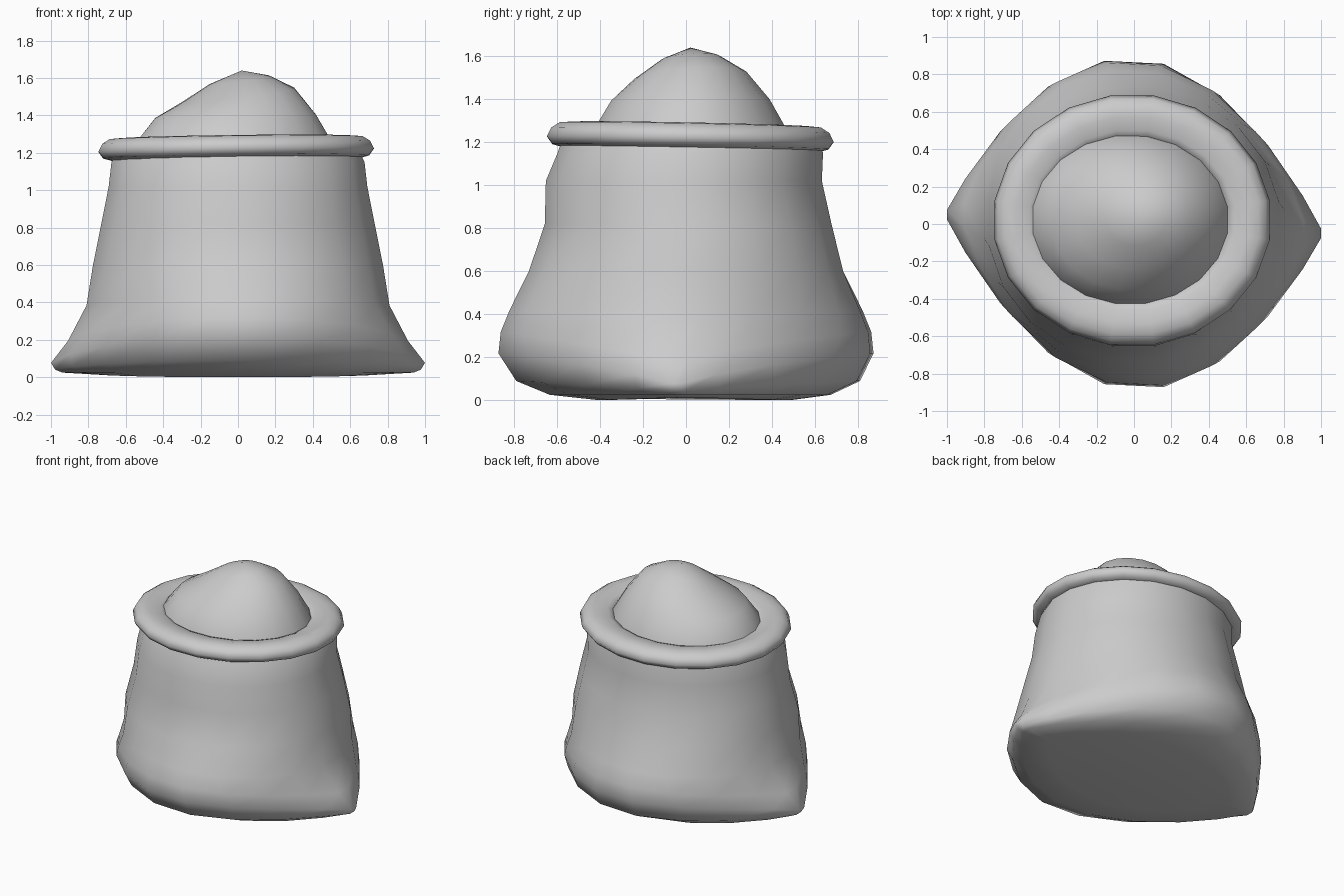
import bpy, bmesh, math

if "Cube" in bpy.data.objects:
    bpy.data.objects.remove(bpy.data.objects["Cube"], do_unlink=True)

SIDES = 20
grey = bpy.data.materials.new("plain grey")
grey.use_nodes = True
grey.diffuse_color = (0.6, 0.6, 0.6, 1)
grey.node_tree.nodes["Principled BSDF"].inputs["Base Color"].default_value = (0.6, 0.6, 0.6, 1)


def loft(name, point, count, cap_start=False, tip=None, closed=False):
    """Skin rings given by point(ring, angle); optionally cap, tip or close them."""
    bm = bmesh.new()
    rings = [[bm.verts.new(point(r, math.tau * (i + 0.5) / SIDES)) for i in range(SIDES)]
             for r in range(count)]
    pairs = list(zip(rings, rings[1:]))
    if closed:
        pairs.append((rings[-1], rings[0]))
    for low, high in pairs:
        for i in range(SIDES):
            j = (i + 1) % SIDES
            bm.faces.new((low[i], low[j], high[j], high[i]))
    if cap_start:
        bm.faces.new(rings[0][::-1])
    if tip:
        peak = bm.verts.new(tip)
        for i in range(SIDES):
            bm.faces.new((rings[-1][i], rings[-1][(i + 1) % SIDES], peak))
    bmesh.ops.recalc_face_normals(bm, faces=bm.faces)
    for face in bm.faces:
        face.smooth = True
    mesh = bpy.data.meshes.new(name)
    bm.to_mesh(mesh)
    bm.free()
    mesh.materials.append(grey)
    obj = bpy.data.objects.new(name, mesh)
    bpy.context.collection.objects.link(obj)
    return obj


# Sack: half width, half depth, height at corners, height at front and back,
# pinch towards the two side corners, depth offset
SACK = [
    (0.75, 0.45, 0.015, 0.00, 1.5, 0.04),
    (0.95, 0.66, 0.025, 0.025, 1.7, 0.02),
    (0.99, 0.81, 0.035, 0.09, 1.85, 0.01),
    (1.012, 0.885, 0.06, 0.22, 1.9, 0.00),
    (0.92, 0.87, 0.18, 0.32, 1.45, 0.00),
    (0.82, 0.825, 0.38, 0.42, 1.1, 0.00),
    (0.785, 0.74, 0.60, 0.60, 1.0, 0.00),
    (0.74, 0.675, 0.82, 0.82, 1.0, 0.01),
    (0.70, 0.65, 1.02, 1.02, 1.0, -0.01),
    (0.685, 0.625, 1.15, 1.15, 1.0, 0.02),
    (0.65, 0.60, 1.22, 1.22, 1.0, 0.02),
]


def sack_point(r, t):
    a, b, z_corner, z_side, pinch, cy = SACK[r]
    s = math.sin(t)
    x = a * math.cos(t)
    y = b * math.copysign(abs(s) ** pinch, s) + cy
    z = z_corner + (z_side - z_corner) * abs(s) ** 1.2
    return (x, y - 0.05 * x * (pinch > 1), z)


loft("sack_body", sack_point, len(SACK), cap_start=True)

# Rolled rim: inward offset from the outer edge, height
RIM = [(0.08, 1.165), (0.025, 1.18), (0.0, 1.215), (0.02, 1.255), (0.06, 1.28),
       (0.12, 1.285), (0.19, 1.27), (0.27, 1.24)]


def rim_point(r, t):
    inset, z = RIM[r]
    x = -0.01 + (0.745 - inset) * math.cos(t)
    y = 0.02 + (0.675 - inset) * math.sin(t)
    return (x, y, z + 0.012 * x - 0.02 * y)


loft("rolled_rim", rim_point, len(RIM), closed=True)

# Heaped contents: share of the radius, height, bulge on the fuller side
HEAP = [(1.03, 1.2, 0.0), (0.99, 1.265, 0.0), (0.82, 1.395, 0.01),
        (0.58, 1.505, 0.045), (0.3, 1.59, 0.025)]


def heap_point(r, t):
    f, z, bulge = HEAP[r]
    x = 0.02 - 0.04 * f + 0.53 * f * math.cos(t)
    y = 0.02 + 0.455 * f * math.sin(t)
    return (x, y, z + bulge * math.cos(t - 0.4))


loft("heaped_contents", heap_point, len(HEAP), tip=(0.02, 0.02, 1.64))
